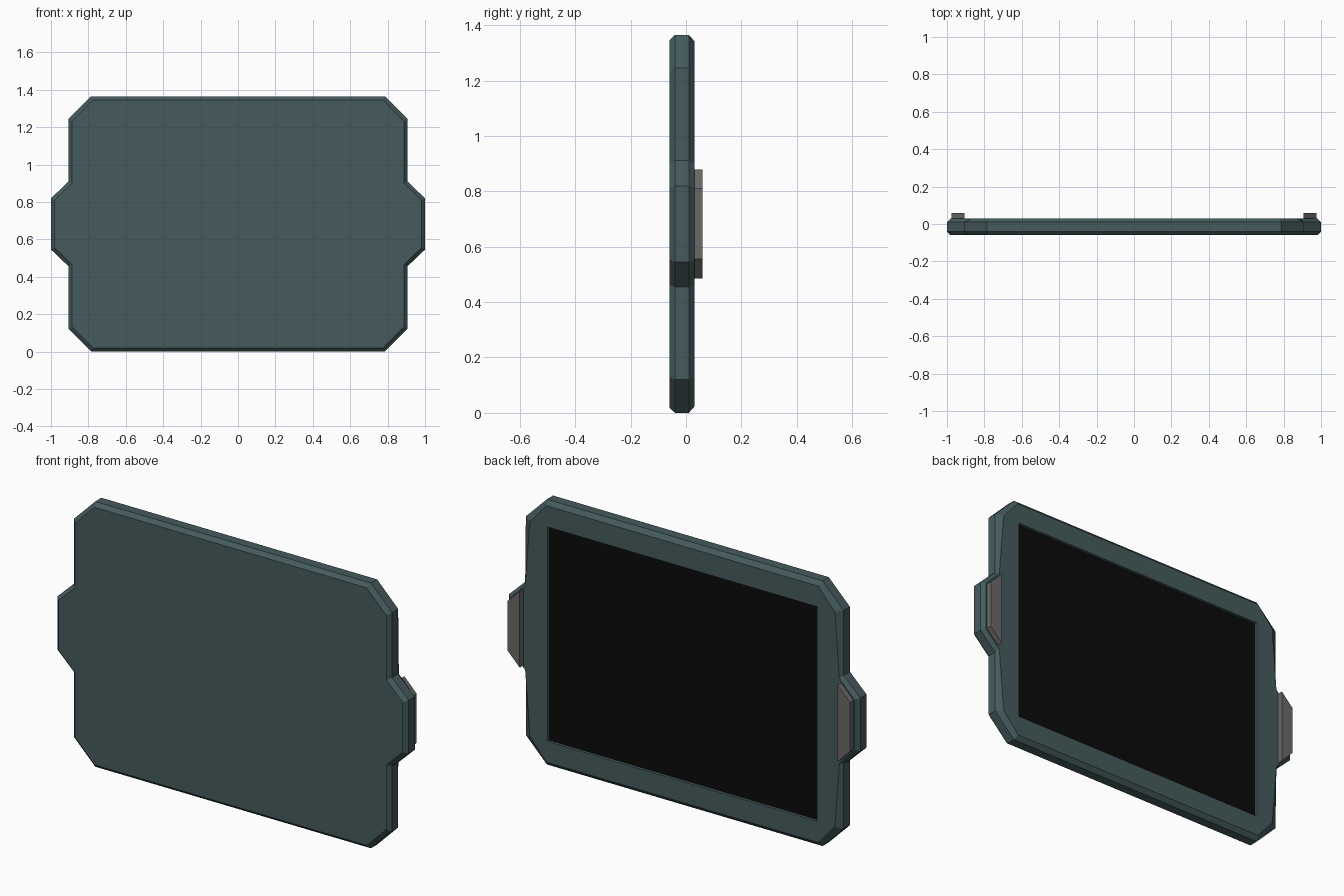
import bpy, bmesh

if "Cube" in bpy.data.objects:
    bpy.data.objects.remove(bpy.data.objects["Cube"])

MID = 0.6825  # height of the horizontal symmetry line


def material(name, rgb):
    m = bpy.data.materials.new(name)
    m.diffuse_color = (*rgb, 1)
    m.use_nodes = True
    m.node_tree.nodes["Principled BSDF"].inputs["Base Color"].default_value = m.diffuse_color
    return m


def finish(bm, name, mat):
    bmesh.ops.recalc_face_normals(bm, faces=bm.faces)
    me = bpy.data.meshes.new(name)
    bm.to_mesh(me)
    bm.free()
    me.materials.append(mat)
    ob = bpy.data.objects.new(name, me)
    bpy.context.collection.objects.link(ob)
    return ob


def ring(bm, quarter, y):
    """Closed loop of verts from one quarter outline (x, height above MID)."""
    right = quarter + [(x, -z) for x, z in reversed(quarter)]
    loop = right + [(-x, z) for x, z in reversed(right)]
    return [bm.verts.new((x, y, MID + z)) for x, z in loop]


def bridge(bm, a, b):
    for i in range(len(a)):
        j = (i + 1) % len(a)
        bm.faces.new((a[i], a[j], b[j], b[i]))


def loop_edges(bm, r):
    return [bm.edges.get((r[i], r[(i + 1) % len(r)])) for i in range(len(r))]


shell = material("shell_teal", (0.06, 0.105, 0.11))
grip = material("grip_grey", (0.15, 0.14, 0.14))
black = material("screen_black", (0.003, 0.003, 0.003))

# Casing: quarter outlines from top edge down to the side bump
front = [(0.775, 0.663), (0.887, 0.55), (0.887, 0.218), (0.98, 0.128)]
outer = [(0.785, 0.6825), (0.905, 0.5625), (0.905, 0.228), (1.0, 0.137)]
back = [(0.775, 0.66), (0.868, 0.553), (0.895, 0.218), (0.98, 0.13)]
hole = [(0.768, 0.552)]

bm = bmesh.new()
rings = [ring(bm, front, -0.06), ring(bm, outer, -0.04),
         ring(bm, outer, 0.01), ring(bm, back, 0.03)]
bm.faces.new(rings[0])
for a, b in zip(rings, rings[1:]):
    bridge(bm, a, b)
# Recess walls and the flat bezel around the opening
rim, floor = ring(bm, hole, 0.03), ring(bm, hole, 0.015)
bridge(bm, rim, floor)
bmesh.ops.triangle_fill(bm, use_beauty=True, normal=(0, 1, 0),
                        edges=loop_edges(bm, rings[3]) + loop_edges(bm, rim))
finish(bm, "casing", shell)

# Screen at the bottom of the recess
bm = bmesh.new()
f = bm.faces.new(ring(bm, hole, 0.015))
ob = finish(bm, "screen", black)
if ob.data.polygons[0].normal.y < 0:
    ob.data.flip_normals()

# Trapezoid grips on the back of the side bumps
for name, s in (("right_grip", 1), ("left_grip", -1)):
    bm = bmesh.new()
    pts = [(0.905, 0.197), (0.975, 0.127), (0.975, -0.127), (0.905, -0.197)]
    lo, hi = [[bm.verts.new((s * x, y, MID + z)) for x, z in pts]
              for y in (0.025, 0.06)]
    bridge(bm, lo, hi)
    bm.faces.new(lo)
    bm.faces.new(hi)
    finish(bm, name, grip)
